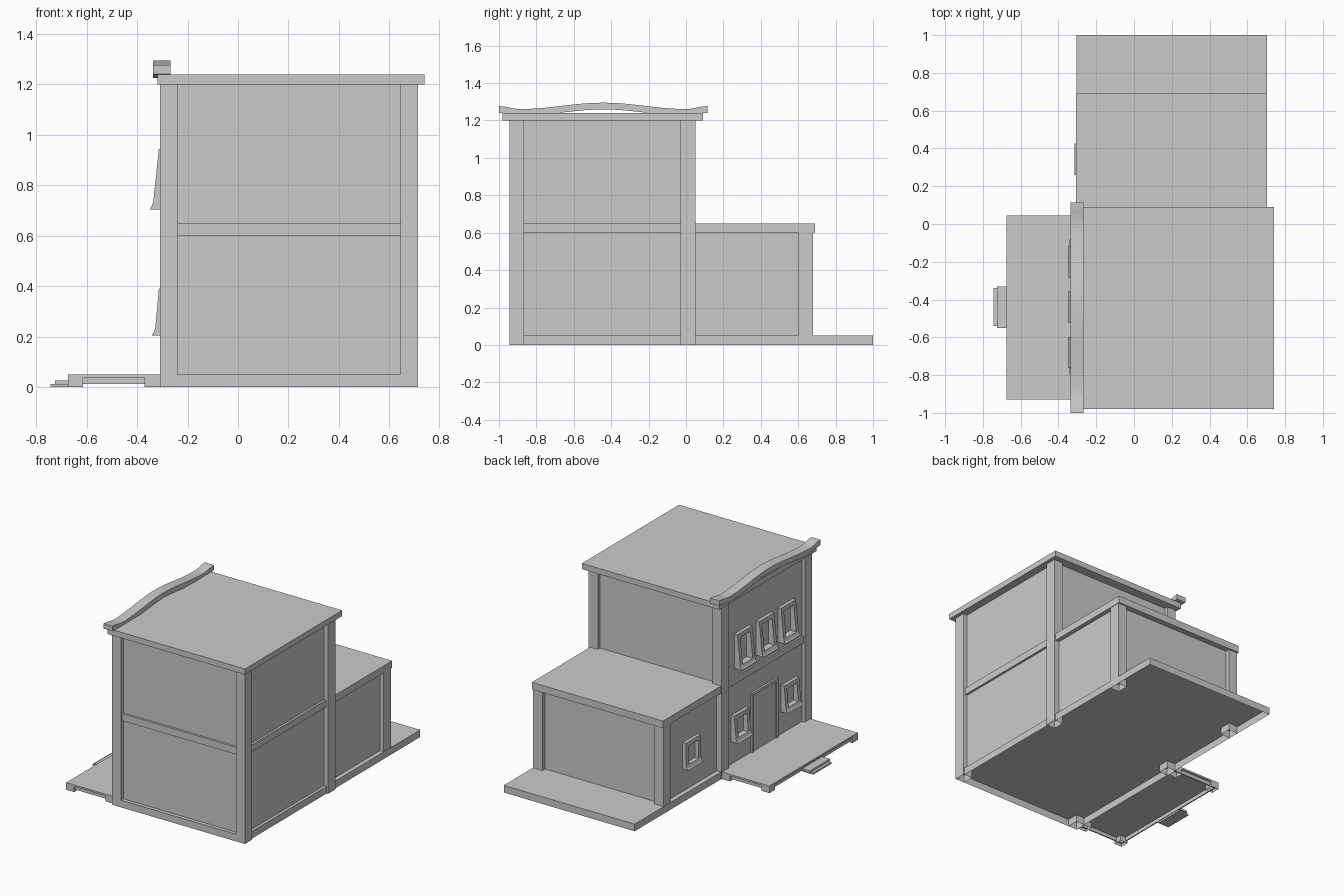
import bpy, bmesh, math

if "Cube" in bpy.data.objects:
    bpy.data.objects.remove(bpy.data.objects["Cube"])


def make(name, bm):
    bmesh.ops.recalc_face_normals(bm, faces=bm.faces)
    me = bpy.data.meshes.new(name)
    bm.to_mesh(me)
    bm.free()
    ob = bpy.data.objects.new(name, me)
    bpy.context.collection.objects.link(ob)
    return ob


def add_box(bm, x0, x1, y0, y1, z0, z1, open_bottom=False):
    vs = bmesh.ops.create_cube(bm, size=1)["verts"]
    for v in vs:
        v.co = (x1 if v.co.x > 0 else x0, y1 if v.co.y > 0 else y0, z1 if v.co.z > 0 else z0)
    if open_bottom:
        bottom = [f for f in bm.faces if all(v in vs and abs(v.co.z - z0) < 1e-6 for v in f.verts)]
        bmesh.ops.delete(bm, geom=bottom, context='FACES_ONLY')


def box(name, *dims, open_bottom=False):
    bm = bmesh.new()
    add_box(bm, *dims, open_bottom=open_bottom)
    return make(name, bm)


def add_prism(bm, profile, y0, y1):
    """Extrude an (x, z) profile along y."""
    a = [bm.verts.new((x, y0, z)) for x, z in profile]
    b = [bm.verts.new((x, y1, z)) for x, z in profile]
    n = len(a)
    bm.faces.new(a)
    bm.faces.new(b[::-1])
    for i in range(n):
        bm.faces.new((a[i], b[i], b[(i + 1) % n], a[(i + 1) % n]))


# Foundation slab, hollow underneath
box("foundation", -0.305, 0.705, -0.945, 1.0, 0, 0.05, open_bottom=True)

# Two-storey main block
box("main_walls", -0.29, 0.685, -0.92, 0.025, 0.05, 1.2, open_bottom=True)
box("floor_band", -0.302, 0.70, -0.935, 0.035, 0.60, 0.65)
box("main_roof", -0.32, 0.74, -0.98, 0.09, 1.2, 1.24)
for i, x in enumerate((-0.31, 0.645)):
    for j, y in enumerate((-0.945, -0.03)):
        box(f"main_post_{i}{j}", x, x + 0.07, y, y + 0.08, 0, 1.2, open_bottom=True)

# Single-storey annex at the back
box("annex_walls", -0.272, 0.675, 0.02, 0.65, 0.05, 0.61, open_bottom=True)
box("annex_roof", -0.306, 0.705, 0.02, 0.69, 0.60, 0.65)
for i, x in enumerate((-0.302, 0.632)):
    box(f"annex_post_{i}", x, x + 0.07, 0.6, 0.68, 0, 0.6, open_bottom=True)

# Wavy cornice above the facade
bm = bmesh.new()
N, Y0, Y1 = 40, -1.0, 0.115
rings = []
for i in range(N + 1):
    y = Y0 + (Y1 - Y0) * i / N
    u = abs(2 * i / N - 1)
    if u < 0.8:
        top = 1.261 + 0.034 * (0.5 + 0.5 * math.cos(math.pi * u / 0.8))
    else:
        top = 1.261 + 0.016 * (0.5 - 0.5 * math.cos(math.pi * (u - 0.8) / 0.2))
    rings.append([bm.verts.new((x, y, z)) for x, z in
                  ((-0.337, top - 0.036), (-0.267, top - 0.036), (-0.267, top), (-0.337, top))])
for a, b in zip(rings, rings[1:]):
    for k in range(4):
        bm.faces.new((a[k], a[(k + 1) % 4], b[(k + 1) % 4], b[k]))
bm.faces.new(rings[0])
bm.faces.new(rings[-1])
cornice = make("cornice", bm)
bpy.context.view_layer.objects.active = cornice
cornice.select_set(True)
bpy.ops.object.shade_smooth_by_angle()


# Window frames with sloping sides and a flared sill
def window(name, wall, yc, z0, z1, sill, width=0.165, t=0.028):
    zf, xf, xt = z0 + 0.03, wall - sill + 0.014, wall - 0.024

    def slope(z):
        return xf + (xt - xf) * (z - zf) / (z1 - zf)

    back = wall + 0.005
    y0, y1 = yc - width / 2, yc + width / 2
    bm = bmesh.new()
    jamb = [(back, z0), (wall - sill, z0), (xf - 0.006, z0 + 0.013), (xf, zf), (xt, z1), (back, z1)]
    add_prism(bm, jamb, y0, y0 + t)
    add_prism(bm, jamb, y1 - t, y1)
    add_prism(bm, jamb[:4] + [(back, zf)], y0 + t, y1 - t)
    zt = z1 - t
    add_prism(bm, [(back, zt), (slope(zt), zt), (xt, z1), (back, z1)], y0 + t, y1 - t)
    make(name, bm)


for i, y in enumerate((-0.20, -0.44, -0.68)):
    window(f"upper_window_{i}", -0.29, y, 0.705, 0.945, 0.06)
for i, y in enumerate((-0.165, -0.715)):
    window(f"lower_window_{i}", -0.29, y, 0.205, 0.39, 0.052)
window("annex_window", -0.272, 0.343, 0.205, 0.39, 0.042)

# Door with a slim raised frame
box("door", -0.294, -0.285, -0.57, -0.31, 0.05, 0.45)
bm = bmesh.new()
for y in (-0.585, -0.315):
    add_box(bm, -0.304, -0.285, y, y + 0.02, 0.05, 0.465)
add_box(bm, -0.304, -0.285, -0.565, -0.315, 0.445, 0.465)
make("door_frame", bm)

# Porch: deck plate, recessed skirt and corner blocks
box("porch_deck", -0.675, -0.305, -0.928, 0.045, 0.038, 0.05)
bm = bmesh.new()
for y in (-0.915, 0.024):
    add_box(bm, -0.665, -0.31, y, y + 0.008, 0.012, 0.038)
add_box(bm, -0.665, -0.657, -0.915, 0.032, 0.012, 0.038)
make("porch_skirt", bm)
for i, x in enumerate((-0.675, -0.37)):
    for j, y in enumerate((-0.928, -0.015)):
        box(f"porch_block_{i}{j}", x, x + 0.06, y, y + 0.06, 0, 0.04, open_bottom=True)

# Entrance steps
box("upper_step", -0.725, -0.66, -0.55, -0.33, 0.01, 0.025)
box("lower_step", -0.744, -0.66, -0.54, -0.34, 0, 0.012)
